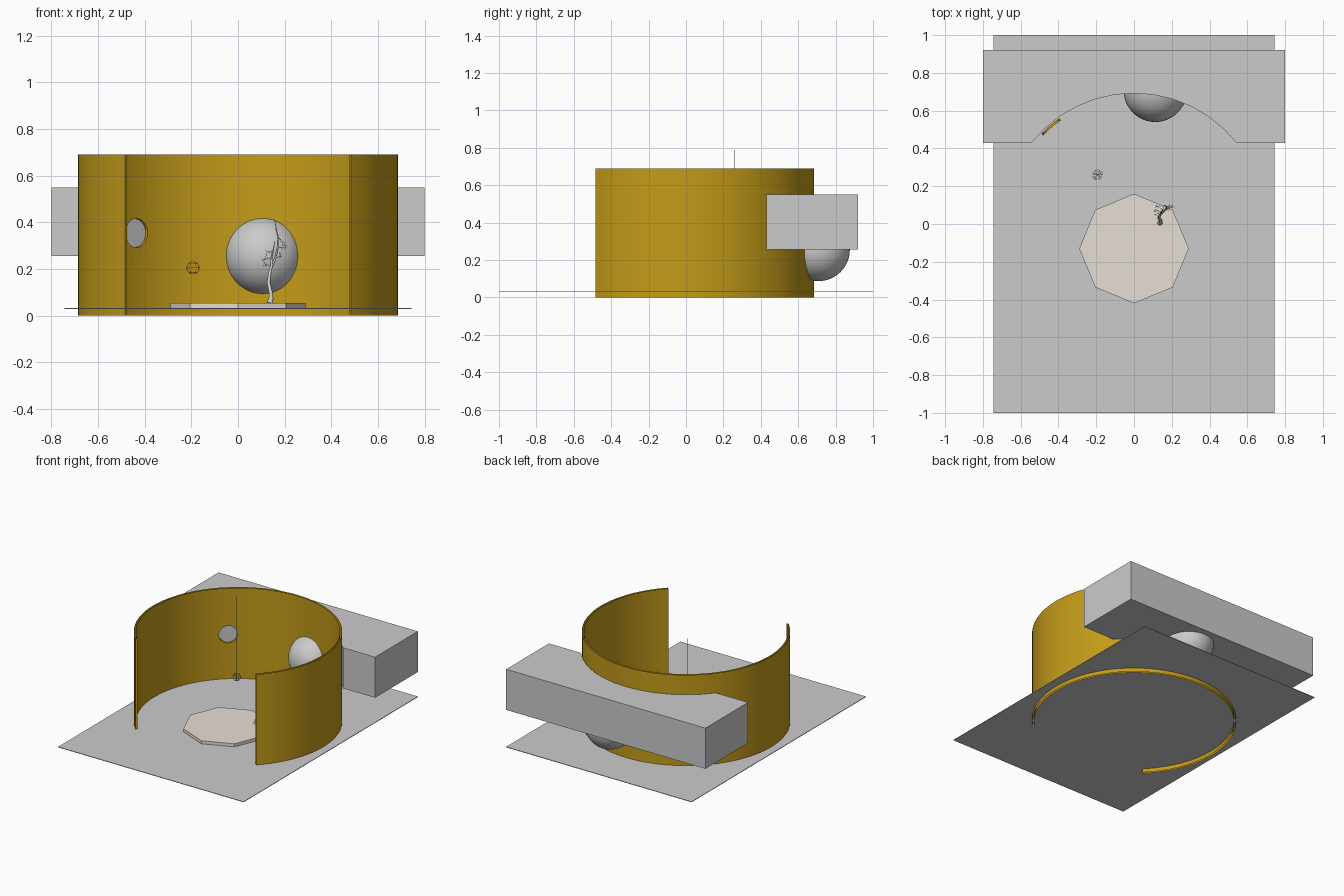
import bpy, bmesh, math, random
from mathutils import Vector, Matrix

if "Cube" in bpy.data.objects:
    bpy.data.objects.remove(bpy.data.objects["Cube"])

random.seed(4)


def material(name, rgb):
    m = bpy.data.materials.new(name)
    m.diffuse_color = (*rgb, 1)
    m.use_nodes = True
    m.node_tree.nodes["Principled BSDF"].inputs["Base Color"].default_value = m.diffuse_color
    return m


def finish(bm, name, mat=None):
    bmesh.ops.recalc_face_normals(bm, faces=bm.faces[:])
    me = bpy.data.meshes.new(name)
    bm.to_mesh(me)
    bm.free()
    ob = bpy.data.objects.new(name, me)
    bpy.context.collection.objects.link(ob)
    if mat:
        me.materials.append(mat)
    return ob


def prism(name, pts, z0, z1, mat=None):
    bm = bmesh.new()
    f = bm.faces.new([bm.verts.new((x, y, z0)) for x, y in pts])
    r = bmesh.ops.extrude_face_region(bm, geom=[f])
    top = [v for v in r["geom"] if isinstance(v, bmesh.types.BMVert)]
    bmesh.ops.translate(bm, verts=top, vec=(0, 0, z1 - z0))
    return finish(bm, name, mat)


def activate(ob):
    bpy.ops.object.select_all(action='DESELECT')
    ob.select_set(True)
    bpy.context.view_layer.objects.active = ob


def arc(r, a0, a1, n):
    return [(r * math.cos(math.radians(a0 + (a1 - a0) * i / n)),
             r * math.sin(math.radians(a0 + (a1 - a0) * i / n))) for i in range(n + 1)]


def tubes(name, paths, bevel, res=1, cyclic=False):
    # each path is a list of (point, radius factor)
    cu = bpy.data.curves.new(name, 'CURVE')
    cu.dimensions = '3D'
    cu.bevel_depth = bevel
    cu.bevel_resolution = res
    cu.use_fill_caps = True
    for path in paths:
        sp = cu.splines.new('POLY')
        sp.points.add(len(path) - 1)
        sp.use_cyclic_u = cyclic
        for p, (co, rad) in zip(sp.points, path):
            p.co = (*co, 1)
            p.radius = rad
    ob = bpy.data.objects.new(name, cu)
    bpy.context.collection.objects.link(ob)
    return ob


gold = material("gold", (0.55, 0.33, 0.01))
beige = material("beige", (0.80, 0.74, 0.66))

# Thin floor sheet
prism("floor", [(-.745, -1), (.745, -1), (.745, 1), (-.745, 1)], .028, .032)

# Octagonal platform
prism("platform", [(x, y - .13) for x, y in arc(.29, 0, 360, 8)[:-1]], .032, .054, beige)

# Rear block, hollowed to follow the wall
a = math.degrees(math.asin(.43 / .692))
block = [(.8, .43), (.8, .92), (-.8, .92), (-.8, .43)] + arc(.692, 180 - a, a, 12)
prism("rear_block", block, .255, .55)

# Curved wall, three quarters of a circle
wall = prism("curved_wall", arc(.685, -45, 225, 72) + arc(.672, 225, -45, 72), 0, .69, gold)

# Round window cut through the wall
ang = math.radians(130.5)
axis = Vector((math.cos(ang), math.sin(ang), 0))
bm = bmesh.new()
bmesh.ops.create_cone(bm, cap_ends=True, segments=32, radius1=.062, radius2=.062, depth=.2,
                      matrix=Matrix.Translation(axis * .68 + Vector((0, 0, .354)))
                      @ axis.to_track_quat('Z', 'Y').to_matrix().to_4x4())
cutter = finish(bm, "window_cutter", gold)
cutter.hide_render = True
mod = wall.modifiers.new("window", 'BOOLEAN')
mod.operation = 'DIFFERENCE'
mod.solver = 'EXACT'
mod.object = cutter
activate(wall)
bpy.ops.object.modifier_apply(modifier=mod.name)
bpy.data.objects.remove(cutter)

# The wall's top and bottom rims are left open
bm = bmesh.new()
bm.from_mesh(wall.data)
rims = [f for f in bm.faces if abs(f.normal.z) > .9
        and not .01 < f.calc_center_median().z < .68]
bmesh.ops.delete(bm, geom=rims, context='FACES')
bm.to_mesh(wall.data)
bm.free()
activate(wall)
bpy.ops.object.shade_smooth_by_angle(angle=math.radians(30))

# Large sphere set through the wall
bm = bmesh.new()
bmesh.ops.create_uvsphere(bm, u_segments=48, v_segments=24, radius=.168,
                          matrix=Matrix.Translation((.113, .708, .255)))
sphere = finish(bm, "large_sphere")
activate(sphere)
bpy.ops.object.shade_smooth_by_angle(angle=math.radians(30))

# Hanging wire ball: meridian and latitude hoops
centre, R = Vector((-.193, .26, .205)), .027
hoops = []
for k in range(6):
    t = math.pi * k / 6
    side = Vector((math.cos(t), math.sin(t), 0))
    hoops.append([(centre + R * (side * math.cos(u) + Vector((0, 0, math.sin(u)))), 1)
                  for u in [math.tau * i / 24 for i in range(24)]])
for lat in (-45, 0, 45):
    h, r = R * math.sin(math.radians(lat)), R * math.cos(math.radians(lat))
    hoops.append([(centre + Vector((x, y, h)), 1) for x, y in arc(r, 0, 360, 24)[:-1]])
tubes("wire_ball", hoops, .0008, 0, True)
tubes("hanging_cord", [[(centre + Vector((0, 0, -R)), 1), (Vector((-.193, .26, .787)), 1)]], .0009)

# Small bare tree: trunk, two limbs and recursive twigs
trunk = [((.137, .005, .052), 14), ((.142, .012, .075), 11), ((.140, .022, .10), 9),
         ((.131, .032, .14), 8), ((.136, .045, .18), 7), ((.143, .055, .21), 6)]
right_limb = [trunk[-1], ((.158, .068, .24), 5), ((.170, .080, .29), 4),
              ((.172, .092, .335), 3), ((.164, .098, .37), 2.2), ((.157, .10, .412), .8)]
left_limb = [trunk[-1], ((.144, .062, .25), 4), ((.152, .075, .285), 2.5), ((.158, .09, .32), 1)]
branches = [trunk, right_limb, left_limb]


def twig(base, direction, length, rad, depth):
    mid = base + direction * length * .5 + Vector([random.uniform(-.003, .003) for _ in range(3)])
    end = base + direction * length
    branches.append([(base, rad), (mid, rad * .8), (end, rad * .5)])
    if depth:
        for start in (mid, end, end):
            d = direction + Vector([random.uniform(-.8, .8) for _ in range(3)])
            twig(start, d.normalized(), length * .62, rad * .55, depth - 1)


for limb, k, d in ((left_limb, 0, (-.8, .2, .4)), (left_limb, 1, (-.8, .3, -.1)),
                   (left_limb, 2, (-.8, .5, -.5)), (right_limb, 1, (.7, .4, .5)),
                   (right_limb, 2, (.8, .3, .1)), (right_limb, 3, (.6, .2, -.6))):
    twig(Vector(limb[k][0]), Vector(d).normalized(), .022, 1.4, 3)
tubes("bare_tree", branches, .001, 1)
